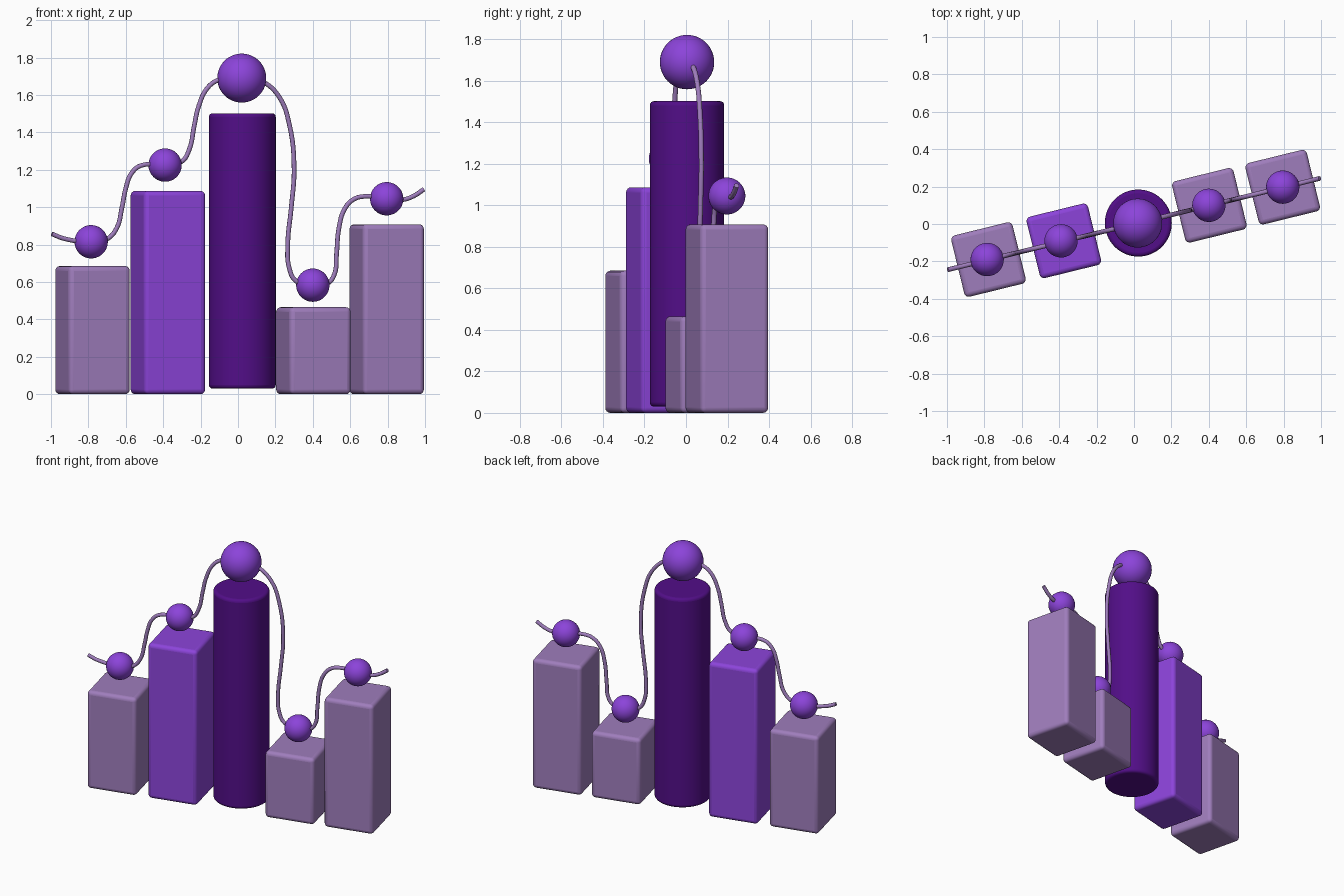
import bpy, math

if "Cube" in bpy.data.objects:
    bpy.data.objects.remove(bpy.data.objects["Cube"])

ANGLE = math.radians(13.8)
SLOPE = math.tan(ANGLE)


def material(name, rgb):
    m = bpy.data.materials.new(name)
    lin = [(c / 255 / 12.92) if c < 10 else ((c / 255 + 0.055) / 1.055) ** 2.4 for c in rgb]
    m.diffuse_color = (*lin, 1)
    m.use_nodes = True
    m.node_tree.nodes["Principled BSDF"].inputs["Base Color"].default_value = m.diffuse_color
    return m


lilac = material("lilac", (159, 125, 188))
violet = material("violet", (140, 68, 218))
deep = material("deep_purple", (82, 14, 136))


def finish(obj, name, mat, bevel=0):
    obj.name = name
    obj.data.materials.append(mat)
    if bevel:
        b = obj.modifiers.new("rounded_edges", 'BEVEL')
        b.width, b.segments, b.limit_method = bevel, 4, 'ANGLE'
        b.angle_limit = math.radians(40)
    bpy.ops.object.shade_smooth_by_angle(angle=math.radians(35))


# Square bars, turned to follow the diagonal row
bars = [("bar_1", -0.778, -0.19, 0.685, lilac), ("bar_2", -0.375, -0.09, 1.087, violet),
        ("bar_4", 0.403, 0.10, 0.465, lilac), ("bar_5", 0.795, 0.197, 0.908, lilac)]
for name, x, y, h, mat in bars:
    bpy.ops.mesh.primitive_cube_add(size=1, location=(x, y, h / 2), rotation=(0, 0, ANGLE))
    o = bpy.context.object
    o.scale = (0.338, 0.338, h)
    bpy.ops.object.transform_apply(location=False, rotation=False, scale=True)
    finish(o, name, mat, 0.025)

# Tall round centre column
bpy.ops.mesh.primitive_cylinder_add(vertices=64, radius=0.179, depth=1.472,
                                    location=(0.023, 0.005, 0.766))
finish(bpy.context.object, "centre_column", deep, 0.02)

# Data point balls
balls = [(-0.785, -0.19, 0.815, 0.089), (-0.39, -0.09, 1.225, 0.089), (0.02, 0.005, 1.69, 0.131),
         (0.40, 0.10, 0.583, 0.089), (0.795, 0.197, 1.045, 0.089)]
for i, (x, y, z, r) in enumerate(balls):
    bpy.ops.mesh.primitive_uv_sphere_add(segments=40, ring_count=24, radius=r, location=(x, y, z))
    finish(bpy.context.object, f"ball_{i + 1}", violet)

# Trend line tube through the balls, as (x, z) points on the diagonal plane
path = [(-0.995, 0.857), (-0.93, 0.832), (-0.785, 0.815), (-0.70, 0.83), (-0.65, 0.885),
        (-0.62, 1.0), (-0.60, 1.1), (-0.57, 1.18), (-0.52, 1.222), (-0.39, 1.225),
        (-0.30, 1.245), (-0.26, 1.31), (-0.235, 1.43), (-0.21, 1.54), (-0.165, 1.635),
        (-0.11, 1.678), (0.02, 1.70), (0.13, 1.672), (0.22, 1.59), (0.275, 1.44),
        (0.30, 1.2), (0.285, 1.0), (0.266, 0.8), (0.275, 0.67), (0.31, 0.605), (0.40, 0.58),
        (0.48, 0.593), (0.515, 0.64), (0.527, 0.75), (0.54, 0.89), (0.57, 0.99),
        (0.62, 1.043), (0.69, 1.058), (0.795, 1.045), (0.88, 1.04), (0.94, 1.06), (0.993, 1.095)]
curve = bpy.data.curves.new("trend_line", 'CURVE')
curve.dimensions = '3D'
curve.bevel_depth = 0.0125
curve.bevel_resolution = 3
curve.resolution_u = 6
curve.use_fill_caps = True
s = curve.splines.new('BEZIER')
s.bezier_points.add(len(path) - 1)
for p, (x, z) in zip(s.bezier_points, path):
    p.co = (x, x * SLOPE, z)
    p.handle_left_type = p.handle_right_type = 'AUTO'
line = bpy.data.objects.new("trend_line", curve)
bpy.context.collection.objects.link(line)
curve.materials.append(lilac)
